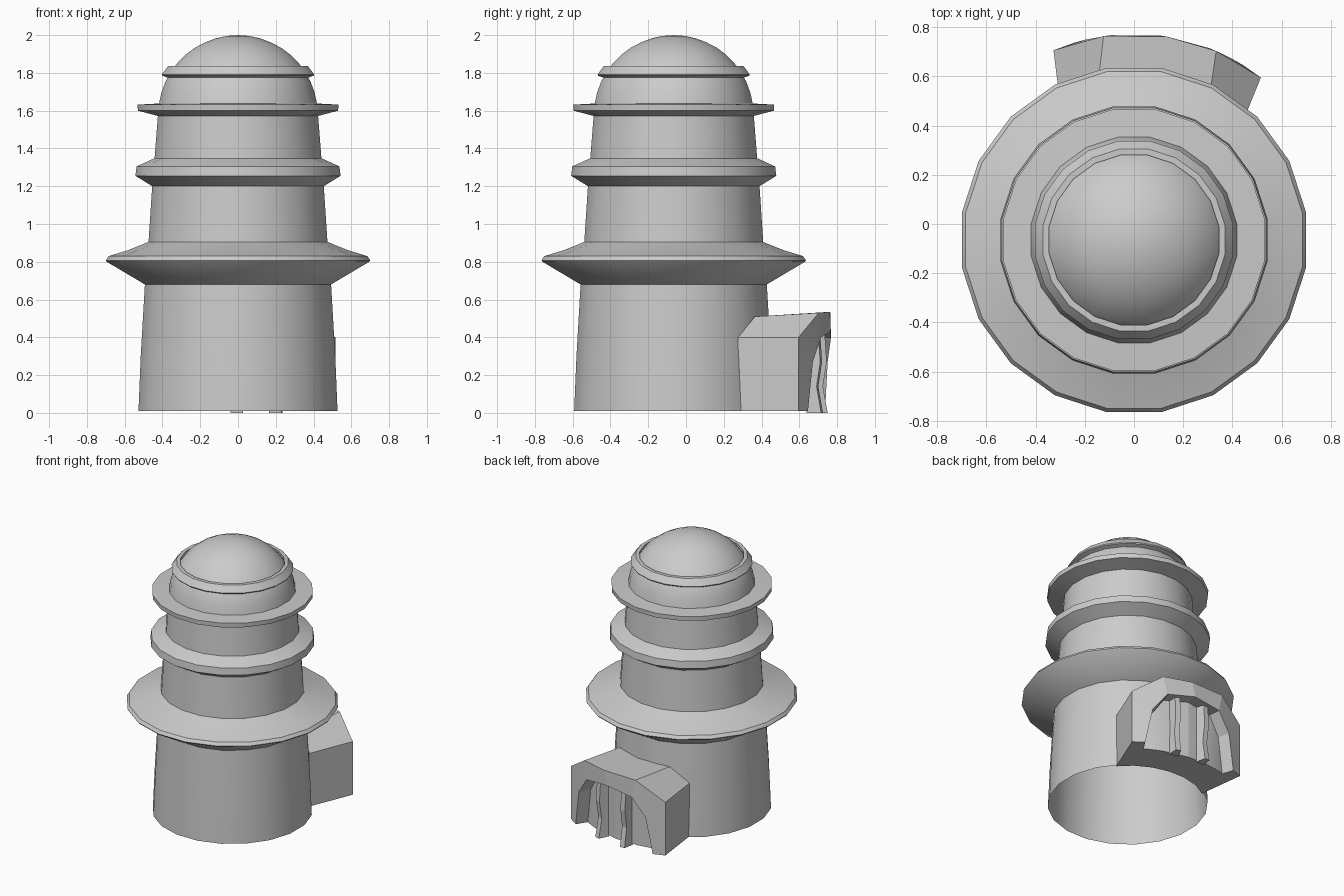
import bpy, bmesh, math

if "Cube" in bpy.data.objects:
    bpy.data.objects.remove(bpy.data.objects["Cube"])

CY = -0.065                      # tower axis y
SIDES = 20
K = 1 / math.cos(math.radians(9))  # measured radii are slightly inside the corners


def finish(name, bm, angle=30):
    bmesh.ops.remove_doubles(bm, verts=bm.verts, dist=1e-5)
    bmesh.ops.recalc_face_normals(bm, faces=bm.faces)
    me = bpy.data.meshes.new(name)
    bm.to_mesh(me)
    bm.free()
    ob = bpy.data.objects.new(name, me)
    bpy.context.collection.objects.link(ob)
    bpy.ops.object.select_all(action='DESELECT')
    ob.select_set(True)
    bpy.context.view_layer.objects.active = ob
    bpy.ops.object.shade_smooth_by_angle(angle=math.radians(angle))
    return ob


def lathe(name, profile):
    """Revolve (radius, z) points round the tower axis."""
    bm = bmesh.new()
    rings = []
    for r, z in profile:
        ring = []
        for i in range(SIDES):
            a = math.radians(9 + 18 * i)
            ring.append(bm.verts.new((K * r * math.cos(a), CY + K * r * math.sin(a), z)))
        rings.append(ring)
    for a, b in zip(rings, rings[1:]):
        for i in range(SIDES):
            j = (i + 1) % SIDES
            bm.faces.new((a[i], a[j], b[j], b[i]))
    return finish(name, bm)


# Tower walls, open at the bottom
lathe("lower_wall", [(0.527, 0.01), (0.515, 0.3), (0.493, 0.68)])
lathe("middle_wall", [(0.474, 0.90), (0.454, 1.205)])
lathe("upper_wall", [(0.442, 1.345), (0.424, 1.575)])

# Projecting ledges
lathe("wide_ledge", [(0.493, 0.68), (0.695, 0.80), (0.70, 0.808), (0.685, 0.83),
                     (0.58, 0.862), (0.474, 0.905)])
lathe("middle_ledge", [(0.454, 1.20), (0.543, 1.255), (0.537, 1.305), (0.442, 1.348)])
lathe("upper_ledge", [(0.424, 1.572), (0.53, 1.60), (0.532, 1.632), (0.418, 1.638)])

# Dome and the band round it
R, CZ = 0.4226, 1.5774
a0 = math.asin((1.636 - CZ) / R)
dome = []
for i in range(11):
    a = a0 + (math.pi / 2 - a0) * i / 10
    dome.append((max(R * math.cos(a), 0.0) / K if i > 6 else R * math.cos(a), CZ + R * math.sin(a)))
lathe("dome", dome)
lathe("dome_band", [(0.372, 1.775), (0.40, 1.785), (0.403, 1.792), (0.37, 1.836),
                    (0.345, 1.836), (0.345, 1.815)])


def polar(u, r, z):
    """Point at u degrees from the porch centre line, radius r from the axis."""
    t = math.radians(u + 7.5)
    return (r * math.sin(t), CY + r * math.cos(t), z)


# Porch: curved surround with a recessed arched doorway
outer = [(-30.5, .01), (-30.5, .40), (-16, .53), (1.5, .535), (16, .53), (30.5, .40), (30.5, .01)]
back = [(-41, .01), (-41, .40), (-26, .51), (1.5, .515), (26, .51), (41, .40), (41, .01)]
arch = [(-24.5, .01), (-21, .27), (-14, .40), (0, .43), (14, .40), (21, .27), (24.5, .01)]
FRONT, PANEL = 0.838, 0.75
bm = bmesh.new()


def row(points, r, z=None):
    return [bm.verts.new(polar(u, r, h if z is None else z)) for u, h in points]


o, b = row(outer, FRONT), row(back, 0.515)
f, p = row(arch, FRONT), row(arch, PANEL)
s = [p[0]] + row(arch[1:-1], PANEL, 0.01) + [p[-1]]
g = [b[0]] + row([(u, 0) for u in (-28, -14, 0, 14, 28)], 0.52, 0.01) + [b[-1]]
for i in range(6):
    bm.faces.new((b[i], b[i + 1], o[i + 1], o[i]))   # top and sides
    bm.faces.new((o[i], o[i + 1], f[i + 1], f[i]))   # front surround
    bm.faces.new((f[i], f[i + 1], p[i + 1], p[i]))   # reveal
    bm.faces.new([v for k, v in enumerate((p[i], p[i + 1], s[i + 1], s[i]))
                  if not (k == 3 and i == 0) and not (k == 2 and i == 5)])  # panel
    bm.faces.new((s[i], s[i + 1], g[i + 1], g[i]))   # underside
bm.faces.new((o[0], f[0], p[0], b[0]))
bm.faces.new((o[6], f[6], p[6], b[6]))
finish("porch", bm, 12)


# Two upright ribs in the doorway, slightly bent at mid height
def rib(name, u):
    bm = bmesh.new()
    rows = []
    for z, r in ((0, .815), (.14, .79), (.27, .81), (.42, .80)):
        rows.append([bm.verts.new(polar(u + d, q, z)) for d, q in
                     ((-2.6, PANEL - .01), (-1.3, r), (1.3, r), (2.6, PANEL - .01))])
    for a, c in zip(rows, rows[1:]):
        for i in range(4):
            j = (i + 1) % 4
            bm.faces.new((a[i], a[j], c[j], c[i]))
    bm.faces.new(rows[0])
    bm.faces.new(rows[-1])
    finish(name, bm, 12)


for side, u in (("left", 8), ("right", -8)):
    rib("door_rib_" + side, u)
